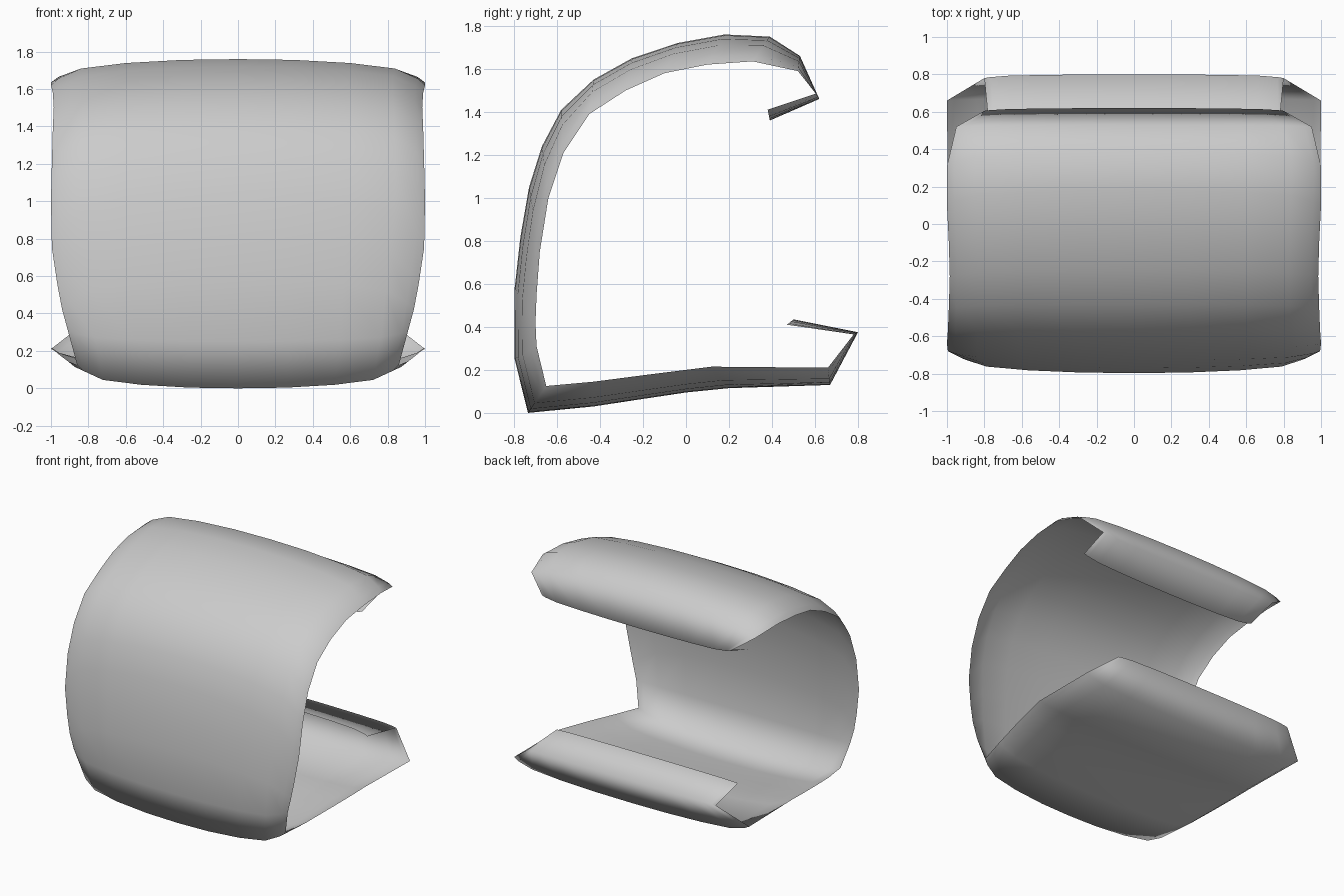
import bpy, bmesh

# Side profile stations: centre (y, z), rim (y, z), half width at the rim
stations = [
    (0.39, 1.36, 0.38, 1.41, 0.79),     # upper lip, free end
    (0.62, 1.46, 0.605, 1.485, 0.80),   # upper lip, fold
    (0.53, 1.66, 0.52, 1.59, 0.95),     # hood
    (0.39, 1.75, 0.31, 1.635, 1.00),
    (0.18, 1.76, 0.10, 1.62, 1.00),
    (-0.04, 1.72, -0.10, 1.58, 0.99),
    (-0.25, 1.65, -0.28, 1.50, 0.985),
    (-0.43, 1.55, -0.45, 1.39, 0.99),
    (-0.58, 1.41, -0.57, 1.21, 0.995),
    (-0.67, 1.24, -0.64, 1.00, 1.00),
    (-0.73, 1.05, -0.68, 0.75, 0.995),
    (-0.77, 0.82, -0.695, 0.55, 0.965),
    (-0.797, 0.58, -0.70, 0.42, 0.94),
    (-0.797, 0.25, -0.695, 0.31, 0.91),
    (-0.735, 0.0, -0.65, 0.125, 0.86),  # front bottom corner
    (-0.43, 0.03, -0.43, 0.145, 0.91),  # floor
    (-0.20, 0.065, -0.20, 0.175, 0.95),
    (0.0, 0.095, 0.0, 0.20, 0.98),
    (0.20, 0.115, 0.12, 0.215, 0.995),
    (0.67, 0.13, 0.66, 0.21, 1.00),     # floor, back edge
    (0.80, 0.375, 0.78, 0.365, 0.80),   # lower lip, fold
    (0.50, 0.435, 0.47, 0.41, 0.77),    # lower lip, free end
]

# Crossways bulge: fraction of half width, fraction of centre-to-rim offset
half = [(0.0, 0.0), (0.3, 0.03), (0.6, 0.15), (0.84, 0.36), (0.96, 0.74), (1.0, 1.0)]
across = [(-u, f) for u, f in reversed(half[1:])] + half


# Curved shell lofted through the stations
bm = bmesh.new()
rows = []
for y0, z0, y1, z1, w in stations:
    rows.append([bm.verts.new((u * w, y0 + (y1 - y0) * f, z0 + (z1 - z0) * f))
                 for u, f in across])
for a, b in zip(rows, rows[1:]):
    for i in range(len(across) - 1):
        bm.faces.new((a[i], b[i], b[i + 1], a[i + 1]))

mesh = bpy.data.meshes.new("curved_shell")
bm.to_mesh(mesh)
bm.free()
shell = bpy.data.objects.new("curved_shell", mesh)
bpy.context.collection.objects.link(shell)

bpy.context.view_layer.objects.active = shell
shell.select_set(True)
bpy.ops.object.shade_smooth()
